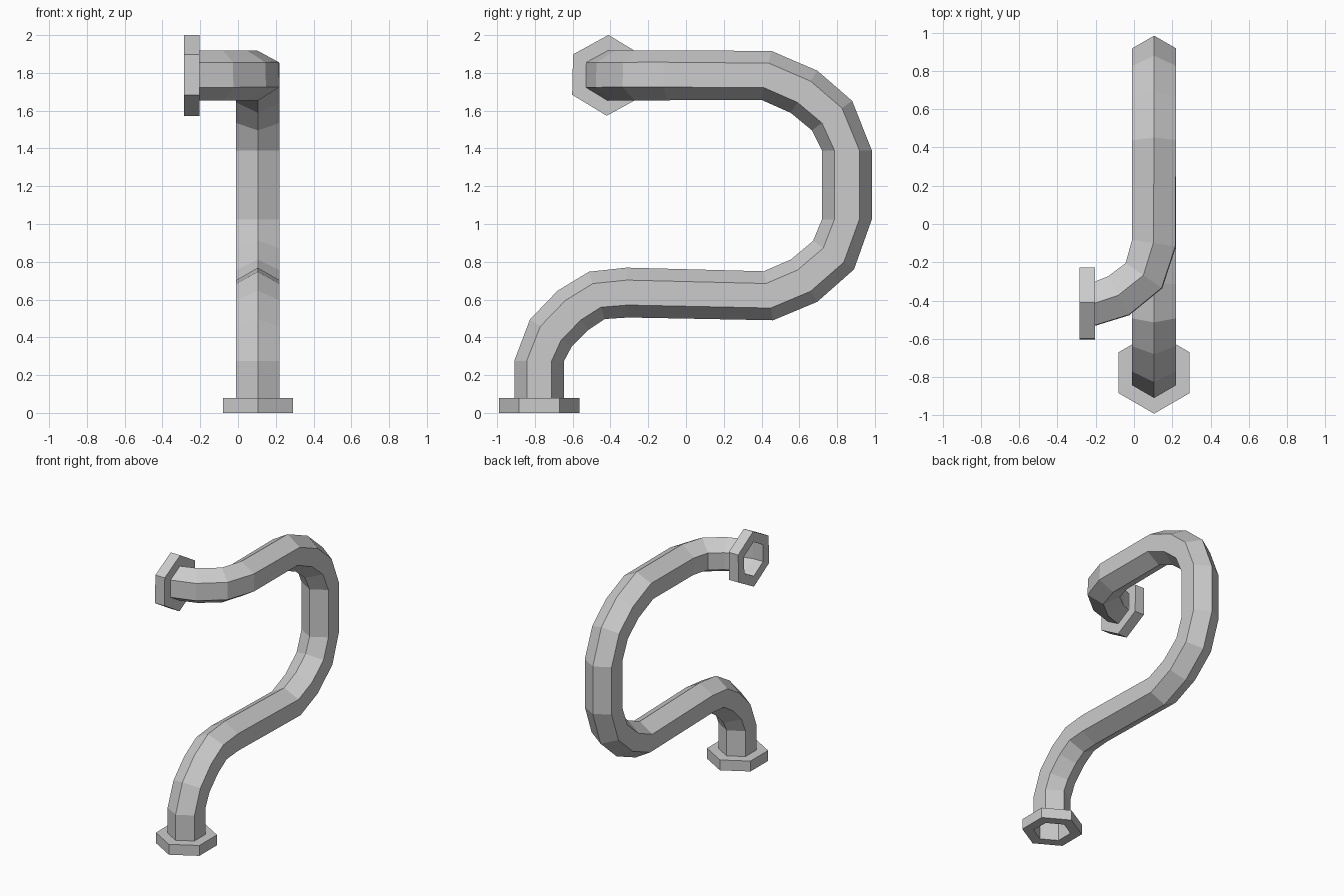
import bpy, bmesh, math
from mathutils import Vector

if "Cube" in bpy.data.objects:
    bpy.data.objects.remove(bpy.data.objects["Cube"])

R_PIPE, R_FLANGE, SIDES, THICK = 0.132, 0.214, 6, 0.08


def loft(name, rings):
    """Hexagonal skin through rings of (centre, tangent, up, radius)."""
    bm = bmesh.new()
    loops = []
    for c, t, v, r in rings:
        u = v.cross(t)
        angles = [2 * math.pi * i / SIDES for i in range(SIDES)]
        loops.append([bm.verts.new(c + r * (math.cos(a) * v + math.sin(a) * u))
                      for a in angles])
    for a, b in zip(loops, loops[1:]):
        for i in range(SIDES):
            j = (i + 1) % SIDES
            bm.faces.new((a[j], a[i], b[i], b[j]))
    bmesh.ops.recalc_face_normals(bm, faces=bm.faces)
    mesh = bpy.data.meshes.new(name)
    bm.to_mesh(mesh)
    bm.free()
    obj = bpy.data.objects.new(name, mesh)
    bpy.context.collection.objects.link(obj)
    return obj


# Centre line: S-shaped run in the side plane, then a sideways elbow at the top
side_run = [(-0.777, 0), (-0.777, 0.276), (-0.716, 0.422), (-0.597, 0.544),
            (-0.472, 0.622), (-0.31, 0.637), (0.436, 0.62), (0.625, 0.70),
            (0.781, 0.835), (0.852, 1.025), (0.852, 1.39), (0.773, 1.574),
            (0.625, 1.70), (0.425, 1.787)]
elbow = [(0.105, -0.10), (0.052, -0.27), (-0.08, -0.375), (-0.2, -0.415),
         (-0.285, -0.415)]
path = [Vector((0.105, y, z)) for y, z in side_run]
path += [Vector((x, y, 1.787)) for x, y in elbow]

# Rings that stay square to the straight vertical runs and the end
square = {1: Vector((0, 0, 1)), 9: Vector((0, 0, 1)), 10: Vector((0, 0, 1)),
          len(path) - 2: Vector((-1, 0, 0))}

# Open pipe
rings = []
up = Vector((0, 1, 0))
last = len(path) - 1
for i, p in enumerate(path):
    back = (p - path[i - 1]).normalized() if i > 0 else Vector()
    ahead = (path[i + 1] - p).normalized() if i < last else Vector()
    t = square.get(i, (back + ahead).normalized())
    up = (up - t * up.dot(t)).normalized()
    rings.append((p, t, up.copy(), R_PIPE))
loft("pipe", rings)

# Hexagonal flange around each open end
for name, (c, t, v, r), sign in (("bottom_flange", rings[0], 1),
                                 ("top_flange", rings[-1], -1)):
    inner = c + t * sign * THICK
    loft(name, [(c, t, v, R_PIPE), (c, t, v, R_FLANGE),
                (inner, t, v, R_FLANGE), (inner, t, v, R_PIPE)])
